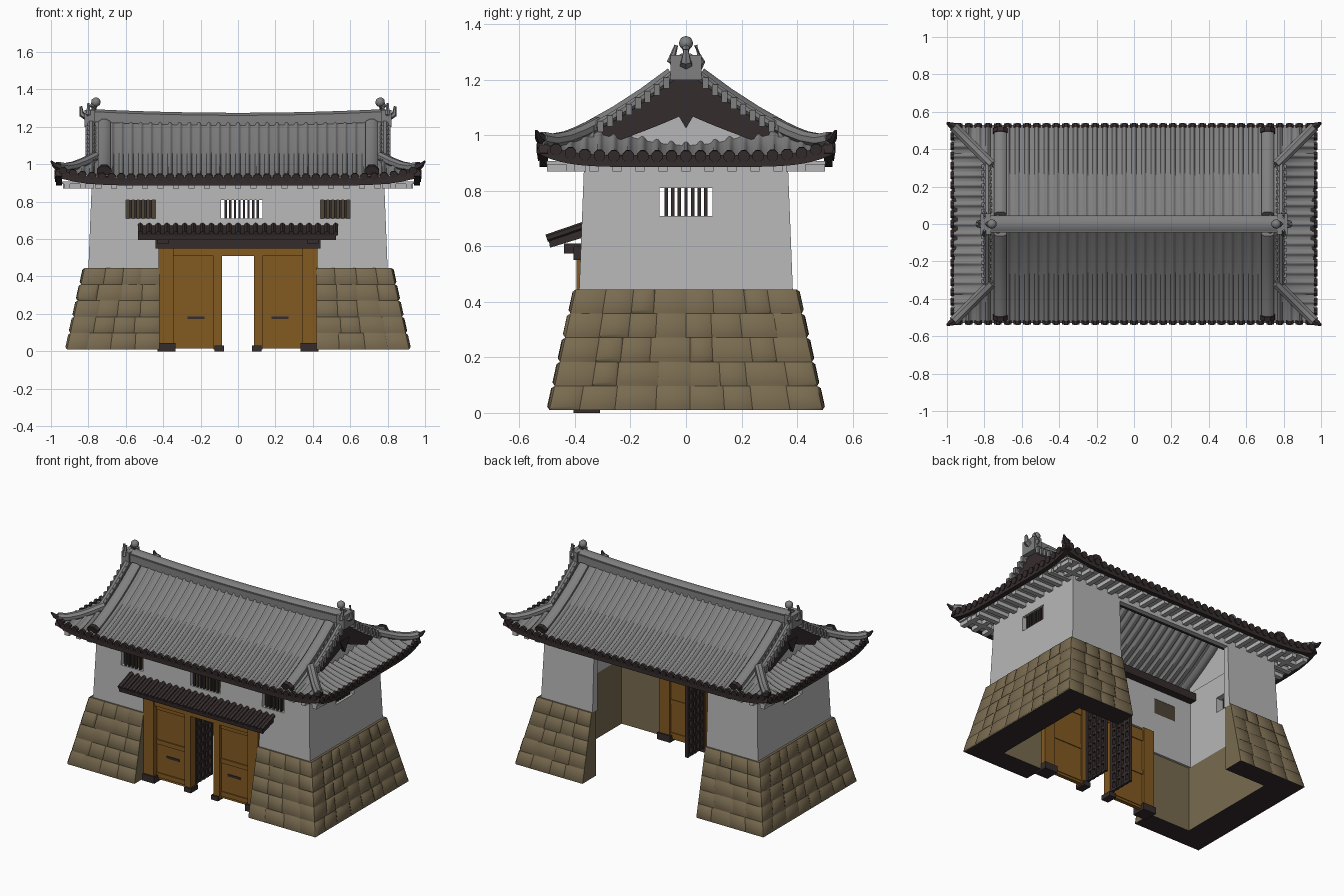
import bpy, bmesh, math, random
from mathutils import Vector as V

if "Cube" in bpy.data.objects:
    bpy.data.objects.remove(bpy.data.objects["Cube"])
random.seed(4)

def mat(name, r, g, b):
    m = bpy.data.materials.new(name)
    m.diffuse_color = (r, g, b, 1)
    m.use_nodes = True
    m.node_tree.nodes["Principled BSDF"].inputs["Base Color"].default_value = m.diffuse_color
    return m
PLASTER = mat("white_plaster", .47, .47, .48)
TILE = mat("grey_tile", .215, .215, .215)
DARK = mat("dark_brown", .036, .025, .026)
STONE = mat("tan_stone", .19, .145, .08)
WOOD = mat("orange_wood", .225, .10, .015)
BAR = mat("window_wood", .075, .058, .035)

# ---- helpers ----
def finish(name, bm, mats, angle=40, recalc=True):
    if recalc:
        bmesh.ops.recalc_face_normals(bm, faces=bm.faces[:])
    me = bpy.data.meshes.new(name)
    bm.to_mesh(me); bm.free()
    ob = bpy.data.objects.new(name, me)
    bpy.context.collection.objects.link(ob)
    for m in (mats if isinstance(mats, list) else [mats]):
        me.materials.append(m)
    bpy.ops.object.select_all(action='DESELECT')
    ob.select_set(True)
    bpy.context.view_layer.objects.active = ob
    if angle:
        bpy.ops.object.shade_smooth_by_angle(angle=math.radians(angle))
    return ob

def prism(bm, prof, x0, x1):
    """(y,z) profile extruded along x."""
    loft(bm, [(x0, y, z) for y, z in prof], [(x1, y, z) for y, z in prof])

def loft(bm, lo, hi):
    """Solid between two matching polygons."""
    a = [bm.verts.new(p) for p in lo]; b = [bm.verts.new(p) for p in hi]
    bm.faces.new(a[::-1]); bm.faces.new(b)
    for i in range(len(a)):
        j = (i + 1) % len(a)
        bm.faces.new((a[i], a[j], b[j], b[i]))

def frustum(bm, x0, y0, z0, x1, y1, z1):
    q = [(-1, -1), (1, -1), (1, 1), (-1, 1)]
    loft(bm, [(i*x0, j*y0, z0) for i, j in q], [(i*x1, j*y1, z1) for i, j in q])

def box(bm, x0, x1, y0, y1, z0, z1):
    prism(bm, [(y0, z0), (y1, z0), (y1, z1), (y0, z1)], x0, x1)

def sweep(bm, pts, w, h, n=8, taper=1.0):
    """Elliptic n-gon section along a path, with optional end taper."""
    pts = [V(p) for p in pts]; rings = []
    for i, p in enumerate(pts):
        d = (pts[min(i+1, len(pts)-1)] - pts[max(i-1, 0)]).normalized()
        s = d.cross(V((0, 0, 1)))
        s = s.normalized() if s.length > .01 else V((1, 0, 0))
        u = s.cross(d)
        k = 1 + (taper - 1) * i / (len(pts) - 1)
        rings.append([bm.verts.new(p + s*(w*k*math.cos(a)) + u*(h*k*math.sin(a)))
                      for a in [2*math.pi*(j+.5)/n for j in range(n)]])
    for a, b in zip(rings, rings[1:]):
        for j in range(n):
            bm.faces.new((a[j], a[(j+1) % n], b[(j+1) % n], b[j]))
    bm.faces.new(rings[0][::-1]); bm.faces.new(rings[-1])

def cut(ob, *b):
    bm = bmesh.new(); box(bm, *b)
    c = finish("cutter", bm, [], 0)
    m = ob.modifiers.new("cut", 'BOOLEAN')
    m.operation, m.solver, m.object = 'DIFFERENCE', 'EXACT', c
    bpy.context.view_layer.objects.active = ob
    bpy.ops.object.modifier_apply(modifier=m.name)
    bpy.data.objects.remove(c)

# ---- stone base: hollow core plus pillow-shaped stones ----
bm = bmesh.new(); frustum(bm, .91, .49, .01, .815, .395, .445)
core = finish("stone_base_core", bm, [STONE, DARK], 0)
cut(core, -.72, .72, -.35, .35, -1, 2)
cut(core, -.42, .42, -1, 1, -1, 2)
for p in core.data.polygons:
    p.material_index = 1 if p.normal.z < -.9 else 0

bm = bmesh.new()
def stones(P, n, cols):
    n = V(n).normalized(); rows = 5
    for r in range(rows):
        us = [0] + [(c + random.uniform(-.15, .15)) / cols for c in range(1, cols)] + [1]
        for u0, u1 in zip(us, us[1:]):
            cs = [(u0, r/rows), (u1, r/rows), (u1, (r+1)/rows), (u0, (r+1)/rows)]
            o = [V(P(*c)) for c in cs]; mid = sum(o, V()) / 4
            push = n * random.uniform(.007, .011)
            a = [bm.verts.new(p) for p in o]
            b = [bm.verts.new(p.lerp(mid, .25) + push) for p in o]
            for f in [b] + [[a[i], a[(i+1) % 4], b[(i+1) % 4], b[i]] for i in range(4)]:
                f = bm.faces.new(f); f.normal_update()
                if f.normal.dot(n) < 0: f.normal_flip()
X = lambda v: .915 - .095*v
Y = lambda v: .492 - .095*v
Z = lambda v: .01 + .435*v
for s in (-1, 1):
    stones(lambda u, v: (s*X(v), Y(v)*(2*u-1), Z(v)), (s, 0, .22), 8)
    for t in (-1, 1):
        stones(lambda u, v: (s*(.42+(X(v)-.42)*u), t*Y(v), Z(v)), (0, t, .22), 4)
finish("base_stones", bm, STONE, 60, False)

# ---- plaster walls with window and passage openings ----
bm = bmesh.new(); frustum(bm, .80, .385, .44, .78, .365, .95)
walls = finish("plaster_walls", bm, PLASTER, 0)
cut(walls, -.72, .72, -.335, .335, -1, 2)
cut(walls, -.42, .42, -1, 0, 0, .57)
cut(walls, -.42, .42, 0, 1, 0, .85)
bars, shut = bmesh.new(), bmesh.new()
for x0, x1 in ((-.60, -.44), (-.09, .13), (.44, .60)):
    cut(walls, x0, x1, -1, 0, .71, .81)
    n = round((x1-x0)/.025)
    for i in range(1, n):
        x = x0 + (x1-x0)*i/n
        box(bars, x-.006, x+.006, -.37, -.355, .705, .815)
    if abs(x0+x1) > .5:
        box(shut, x0-.01, x1+.01, -.345, -.337, .70, .82)
cut(walls, -1, 1, -.095, .095, .71, .81)
for s in (-1, 1):
    for i in range(1, 8):
        y = -.095 + .19*i/8
        box(bars, s*.765-.008, s*.765+.008, y-.006, y+.006, .705, .815)
finish("window_bars", bars, DARK)
finish("window_shutters", shut, BAR)

# ---- hip-and-gable roof surface with tile ribs ----
EX, EY, GX, PER = .975, .53, .78, .052
def zr(d, x, y):
    return .93 + .364*d + .43*d*d + .05*(abs(x)/EX)**8 * (abs(y)/EY)**6
def rib(t): return .017*max(0, math.cos(2*math.pi*t/PER))**.7
def sheet(bm, nu, nv, f):
    g = [[bm.verts.new(f(i/nu, j/nv)) for j in range(nv+1)] for i in range(nu+1)]
    for i in range(nu):
        for j in range(nv):
            fc = bm.faces.new((g[i][j], g[i+1][j], g[i+1][j+1], g[i][j+1]))
            fc.normal_update()
            if fc.normal.z < 0: fc.normal_flip()
def slope(x, s, d):
    y = s*(EY-d)
    return (x, y, zr(d, x, y) + rib(x))
def skirt(y, s, v):
    """Side roof: meets the hips but lies flatter in the middle."""
    d = v*min(.24, EY-abs(y)); x = s*(EX-d)
    k = .4 + .6*min(1, abs(y)/(EY-d))**2
    return (x, y, zr(0, x, y) - .008*(1-abs(y)/EY) + k*(.364*d+.43*d*d) + rib(y)*.8)
bm = bmesh.new()
for s in (-1, 1):
    sheet(bm, 240, 9, lambda u, v: slope(GX*(2*u-1), s, EY*v))
    sheet(bm, 160, 4, lambda u, v: skirt(EY*(2*u-1), s, v))
    for t in (-1, 1):
        sheet(bm, 28, 4, lambda u, v: slope(t*(GX+(EX-GX)*u), s, (EX-GX)*(1-u)*v))
finish("roof_tiles", bm, TILE, 60, False)

# ---- eaves: dark fascia, round tile ends, soffit, rafters ----
bm = bmesh.new()
ts = [i/20-1 for i in range(41)]
for s in (-1, 1):
    sweep(bm, [(EX*t, s*(EY-.018), zr(0, EX*t, EY)-.023) for t in ts], .022, .03, 4)
    sweep(bm, [(s*(EX-.018), EY*t, zr(0, EX, EY*t)-.023) for t in ts], .022, .03, 4)
    for i in range(-18, 19):
        x = i*PER; z = zr(0, x, EY)
        sweep(bm, [(x, s*(EY-.014), z+.001), (x, s*(EY+.006), z-.002)], .022, .022)
    for i in range(-9, 10):
        y = i*PER; z = zr(0, EX, y)-.004
        sweep(bm, [(s*(EX-.014), y, z), (s*(EX+.005), y, z-.002)], .022, .022)
finish("eave_tile_ends", bm, DARK)

bm = bmesh.new()
for s in (-1, 1):
    box(bm, -.94, .94, *sorted((s*.35, s*.503)), .895, .907)
    box(bm, *sorted((s*.76, s*.94)), -.35, .35, .895, .907)
    for i in range(-11, 12):
        box(bm, i*.083-.016, i*.083+.016, *sorted((s*.36, s*.50)), .87, .897)
    for i in range(-5, 6):
        box(bm, *sorted((s*.77, s*.935)), i*.083-.016, i*.083+.016, .87, .897)
finish("soffit_rafters", bm, PLASTER)

# ---- gables: plaster panel, dark bargeboards, verge tiles ----
gab, barge, verge = bmesh.new(), bmesh.new(), bmesh.new()
ys = [.36*(i/10-1) for i in range(21)]
rz = lambda y: zr(EY-abs(y), 0, 0)
for s in (-1, 1):
    prism(gab, [(-.36, .93)] + [(y, rz(y)-.008) for y in ys] + [(.36, .93)], s*.735, s*.75)
    width = lambda y: .065 + .10*(1-abs(y)/.36)**1.3
    prism(barge, [(y, rz(y)-.004) for y in ys] + [(y, rz(y)-width(y)) for y in ys[::-1]], s*.765, s*.785)
    prism(barge, [(-.05, 1.11), (0, 1.025), (.05, 1.11)], s*.77, s*.79)
    for t in (-1, 1):
        for k in range(9):
            y = t*(.07+.034*k); z = rz(y)
            box(verge, *sorted((s*.76, s*.815)), y-.011, y+.011, z-.02, z+.02)
        sweep(verge, [(s*.785, t*y, rz(y)+.01) for y in (.03, .12, .2, .28, .36)], .02, .018)
finish("gable_panels", gab, PLASTER)
finish("bargeboards", barge, DARK)
finish("verge_tiles", verge, TILE)

# ---- ridges: main, descending and hip ----
bm, orn, horn = bmesh.new(), bmesh.new(), bmesh.new()
xs = [.79*(i/8-1) for i in range(17)]
sag = lambda x: .02*(x/.79)**2
sweep(bm, [(x, 0, 1.232+sag(x)) for x in xs], .064, .035, 4)
sweep(bm, [(x, 0, 1.252+sag(x)) for x in xs], .042, .025, 8)
for s in (-1, 1):
    for t in (-1, 1):
        sweep(bm, [(s*.715, t*y, rz(y)+.016) for y in (.05, .15, .25, .35, .43, .495)], .036, .028)
        sweep(orn, [(s*.715, t*.485, rz(.48)+.012), (s*.715, t*.508, rz(.5)+.012)], .042, .042)
        hip = [(EX-d, EY-d, zr(d, EX-d, EY-d)+.014) for d in (.215, .15, .1, .05, .01)]
        sweep(bm, [(s*x, t*y, z) for x, y, z in hip], .028, .026)
        sweep(orn, [(s*.96, t*.518, .988), (s*.982, t*.53, .995), (s*1.0, t*.54, 1.017)], .026, .024, 6, .2)
        # ridge-end scrolls
        sweep(horn, [(s*.80, t*.035, 1.24), (s*.80, t*.055, 1.265), (s*.80, t*.035, 1.325)], .022, .022, 6, .3)
    box(horn, *sorted((s*.765, s*.82)), -.055, .055, 1.20, 1.29)
    sweep(horn, [(s*.80, 0, 1.25), (s*.835, 0, 1.265), (s*.84, 0, 1.31)], .03, .022, 6, .3)
    sweep(horn, [(s*.76, 0, 1.27), (s*.775, 0, 1.31), (s*.758, 0, 1.335)], .02, .03, 6, .5)
    bmesh.ops.create_icosphere(horn, subdivisions=2, radius=.026)
    bmesh.ops.translate(horn, verts=horn.verts[-42:], vec=(s*.76, 0, 1.332))
finish("roof_ridges", bm, TILE)
finish("ridge_end_caps", orn, DARK)
finish("ridge_finials", horn, TILE)

# ---- small pent roof over the door ----
bm = bmesh.new()
prism(bm, [(-.36, .677), (-.36, .635), (-.49, .595), (-.495, .628)], -.535, .525)
for i in range(-11, 12):
    sweep(bm, [(i*.0475, -.365, .676), (i*.0475, -.502, .629)], .015, .014, 6)
for s in (-1, 1):
    box(bm, s*.4-.03, s*.4+.03, -.44, -.36, .575, .61)
box(bm, -.44, .44, -.405, -.35, .55, .60)
finish("pent_roof", bm, DARK)

# ---- gate: posts, fixed panels, lintel, open lattice leaves ----
wood, dark = bmesh.new(), bmesh.new()
box(wood, -.42, .42, -.385, -.33, .51, .555)
for s in (-1, 1):
    def sb(b, x0, x1, *r): box(b, *sorted((s*x0, s*x1)), *r)
    sb(wood, .345, .425, -.395, -.32, .02, .57)
    sb(wood, .125, .35, -.36, -.335, .015, .53)
    sb(wood, .085, .13, -.38, -.325, .01, .53)
    for z in (.03, .25, .48):
        sb(wood, .13, .345, -.367, -.33, z, z+.03)
    sb(dark, .335, .43, -.405, -.31, 0, .045)
    sb(dark, .075, .125, -.39, -.315, 0, .03)
    sb(dark, .18, .27, -.366, -.358, .172, .186)
    for i in range(5):
        y = -.31 + i*.04
        sb(dark, .085, .105, y-.008, y+.008, .03, .52)
    for i in range(9):
        z = .03 + i*.059
        sb(dark, .088, .102, -.318, -.142, z, z+.018)
# inner tie beams under the roof
for y in (-.31, .31):
    box(dark, -.73, .73, y-.025, y+.025, .875, .925)
finish("gate_wood", wood, WOOD)
finish("gate_dark_fittings", dark, DARK)
